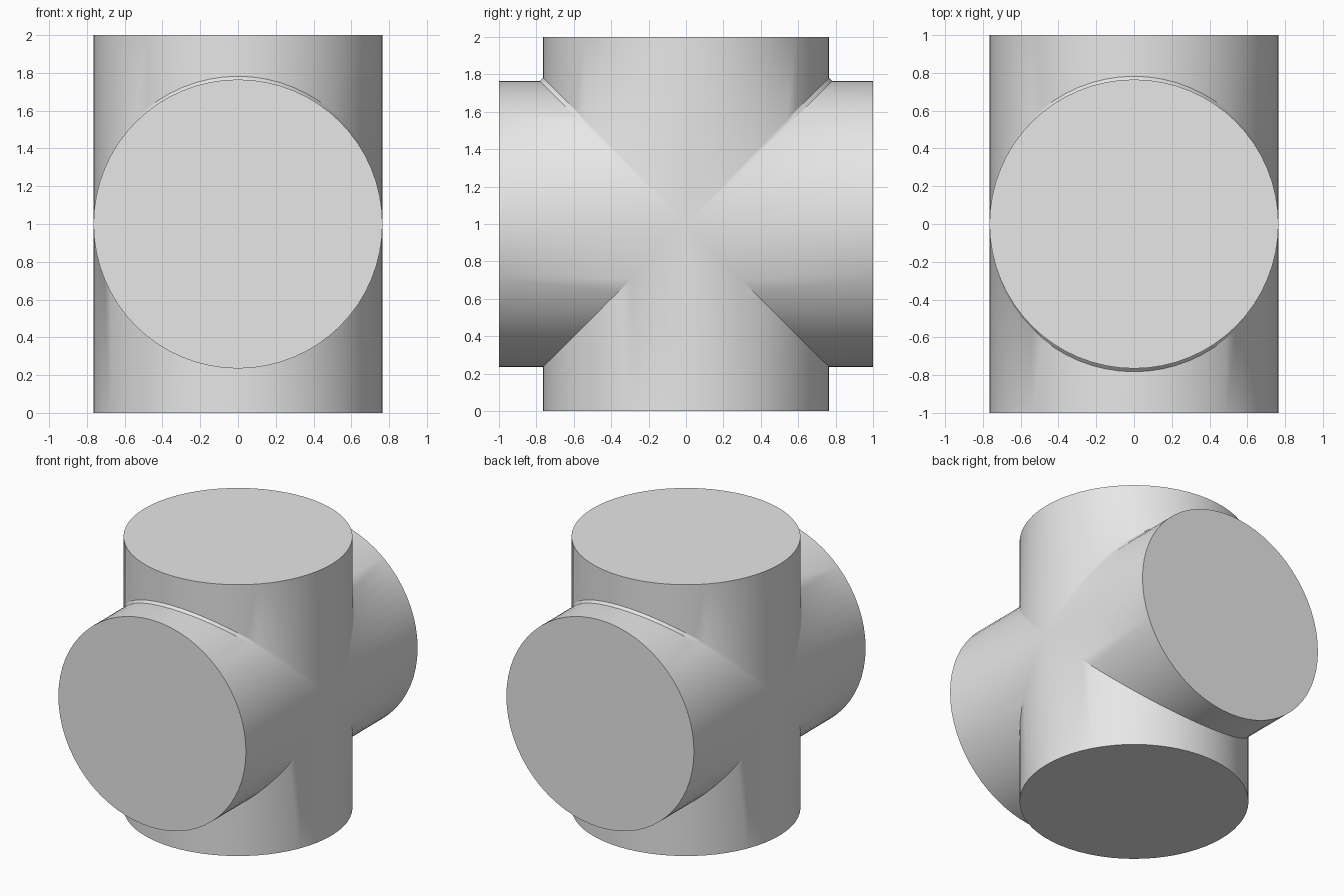
import bpy
import bmesh
import math
from mathutils import Vector

cube = bpy.data.objects.get("Cube")
if cube:
    bpy.data.objects.remove(cube, do_unlink=True)

RADIUS = 0.765
SIDES = 64
FILLET = 0.017

grey = bpy.data.materials.new("light_grey")
grey.use_nodes = True
colour = (0.8, 0.8, 0.8, 1)
grey.diffuse_color = colour
for node in grey.node_tree.nodes:
    if node.type == 'BSDF_PRINCIPLED':
        node.inputs["Base Color"].default_value = colour

bm = bmesh.new()


def ring_point(i):
    """Cross-section point shared by both pipes."""
    a = 2 * math.pi * i / SIDES
    return RADIUS * math.cos(a), RADIUS * math.sin(a)


def place(vertical, u, w, along):
    return Vector((u, w, along + 1) if vertical else (u, along, w + 1))


def seam(vertical, side, i):
    """Mitre point where the pipes meet, pulled back for the upper fillet."""
    u, w = ring_point(i)
    upper = side > 0 if vertical else w > 0
    gap = FILLET * min(1, 2 * abs(w) / RADIUS) if upper else 0
    return place(vertical, u, w, side * (abs(w) + gap))


def strip(first, second, closed):
    a = [bm.verts.new(p) for p in first]
    b = [bm.verts.new(p) for p in second]
    for i in range(len(a) if closed else len(a) - 1):
        j = (i + 1) % len(a)
        bm.faces.new((a[i], a[j], b[j], b[i]))
    return b


# Four arms, each with a flat end cap
for vertical in (False, True):
    for side in (-1, 1):
        inner = [seam(vertical, side, i) for i in range(SIDES)]
        outer = [place(vertical, *ring_point(i), side) for i in range(SIDES)]
        bm.faces.new(strip(inner, outer, True))

# Narrow fillets along the two upper seams
half = range(SIDES // 2 + 1)
for side in (-1, 1):
    horizontal = [seam(False, side, i) for i in half]
    upright = [seam(True, 1, i * side % SIDES) for i in half]
    strip(horizontal, upright, False)

# Weld the arms into one closed solid
bmesh.ops.remove_doubles(bm, verts=bm.verts[:], dist=0.0003)
bmesh.ops.recalc_face_normals(bm, faces=bm.faces[:])

mesh = bpy.data.meshes.new("crossed_cylinders")
bm.to_mesh(mesh)
bm.free()
mesh.materials.append(grey)
obj = bpy.data.objects.new("crossed_cylinders", mesh)
bpy.context.collection.objects.link(obj)

bpy.ops.object.select_all(action='DESELECT')
obj.select_set(True)
bpy.context.view_layer.objects.active = obj
bpy.ops.object.shade_smooth_by_angle(angle=math.radians(30))
